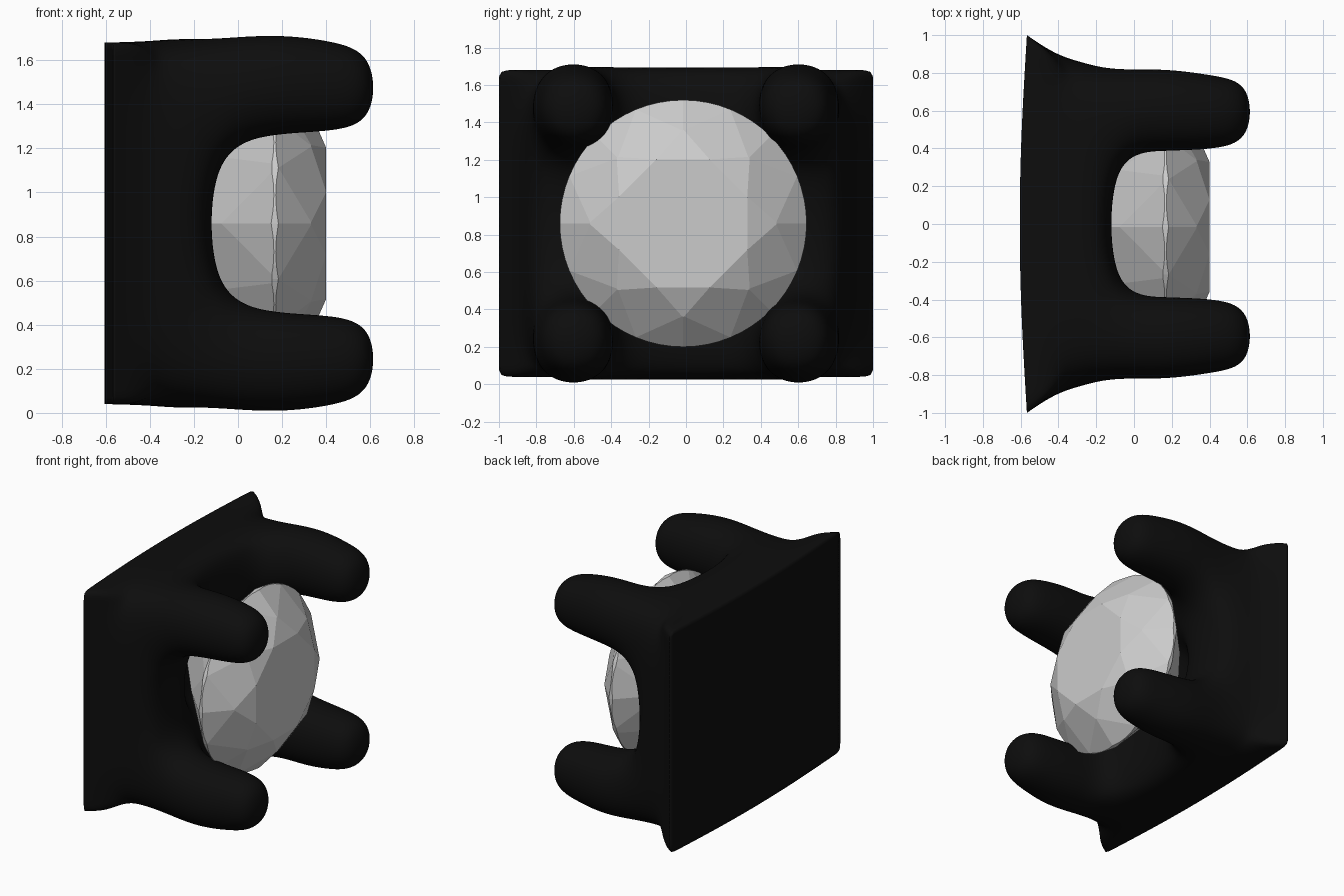
import bpy, bmesh
from math import sin, cos, radians, pi
from mathutils import Vector

if "Cube" in bpy.data.objects:
    bpy.data.objects.remove(bpy.data.objects["Cube"])

ZC = 0.86  # height of the gem axis

# ---- Prong setting: block cage of 3x3 cells, corner cells extruded as prongs ----
# each level: x, outer y, inner y, outer z, inner z (half extents)
LEVELS = [(-0.612, 1.00, 0.35, 0.82, 0.33),
          (-0.38, 0.87, 0.36, 0.825, 0.33),
          (-0.12, 0.83, 0.35, 0.855, 0.31),
          (0.15, 0.845, 0.37, 0.88, 0.39),
          (0.42, 0.805, 0.375, 0.85, 0.395),
          (0.63, 0.76, 0.43, 0.78, 0.45)]


def filled(i, j, k):
    if not (0 <= i < 5 and 0 <= j < 3 and 0 <= k < 3):
        return False
    if i == 0:
        return True
    if i == 1:
        return (j, k) != (1, 1)      # hollow seat under the gem
    return j != 1 and k != 1         # prongs


bm = bmesh.new()
verts = {}


def vert(i, j, k):
    if (i, j, k) not in verts:
        x, yo, yi, zo, zi = LEVELS[i]
        y = (-yo, -yi, yi, yo)[j]
        z = (-zo, -zi, zi, zo)[k]
        if i == 0:
            x += 0.045 * y * y       # gently curved back
        verts[i, j, k] = bm.verts.new((x, y, ZC + z))
    return verts[i, j, k]


for i in range(5):
    for j in range(3):
        for k in range(3):
            if not filled(i, j, k):
                continue
            for axis in range(3):
                for side in (0, 1):
                    n = [i, j, k]
                    n[axis] += 1 if side else -1
                    if filled(*n):
                        continue
                    ring = []
                    for a, b in ((0, 0), (1, 0), (1, 1), (0, 1)):
                        c = [i, j, k]
                        c[axis] += side
                        c[(axis + 1) % 3] += a
                        c[(axis + 2) % 3] += b
                        ring.append(vert(*c))
                    bm.faces.new(ring if side else ring[::-1])

# sharp rim around the back, fading along the four long corners
crease = bm.edges.layers.float.new("crease_edge")
key = {v: c for c, v in verts.items()}
for e in bm.edges:
    a, b = (key[v] for v in e.verts)
    if a[0] == b[0] == 0:
        if (a[1] == b[1] and a[1] in (0, 3)) or (a[2] == b[2] and a[2] in (0, 3)):
            e[crease] = 1.0
    elif {a[0], b[0]} == {0, 1} and a[1] in (0, 3) and a[2] in (0, 3):
        e[crease] = 0.8

mesh = bpy.data.meshes.new("prong_setting")
bm.to_mesh(mesh)
bm.free()
setting = bpy.data.objects.new("prong_setting", mesh)
bpy.context.collection.objects.link(setting)
sub = setting.modifiers.new("Subdivision", "SUBSURF")
sub.levels = sub.render_levels = 4
black = bpy.data.materials.new("black_metal")
black.diffuse_color = (0.004, 0.004, 0.004, 1)
black.use_nodes = True
black.node_tree.nodes["Principled BSDF"].inputs["Base Color"].default_value = black.diffuse_color
mesh.materials.append(black)
for p in mesh.polygons:
    p.use_smooth = True

# ---- Gem: round brilliant, cut facet by facet out of a cylinder ----
R = 0.66
bm = bmesh.new()
bmesh.ops.create_cone(bm, cap_ends=True, segments=64, radius1=R, radius2=R, depth=1.0)
bmesh.ops.translate(bm, verts=bm.verts, vec=(0, 0, -0.1))


def facets(count, start, r, z, slope, up):
    """Slice a ring of planes through (r, z), keeping the inner part."""
    for n in range(count):
        t = radians(start) + 2 * pi * n / count
        bmesh.ops.bisect_plane(
            bm, geom=bm.verts[:] + bm.edges[:] + bm.faces[:], dist=1e-5,
            plane_co=(r * cos(t), r * sin(t), z),
            plane_no=Vector((slope * cos(t), slope * sin(t), up)).normalized(),
            clear_outer=True)
        bmesh.ops.remove_doubles(bm, verts=bm.verts, dist=1e-4)
        rim = [e for e in bm.edges if e.is_boundary]
        if rim:
            bmesh.ops.edgeloop_fill(bm, edges=rim)


facets(8, 22.5, 0.371, 0.40, 0.75, 1)      # crown kites
facets(8, 0, 0.343, 0.40, 0.44, 1)         # star facets
facets(16, 11.25, 0.49, 0.331, 0.94, 1)    # upper girdle
facets(8, 22.5, 0.655, 0.15, 0.86, -1)     # pavilion mains
facets(16, 11.25, 0.647, 0.15, 0.98, -1)   # lower girdle
bmesh.ops.recalc_face_normals(bm, faces=bm.faces)

mesh = bpy.data.meshes.new("gem")
bm.to_mesh(mesh)
bm.free()
gem = bpy.data.objects.new("gem", mesh)
gem.location = (0, -0.015, ZC)
gem.rotation_euler = (0, pi / 2, 0)
bpy.context.collection.objects.link(gem)
